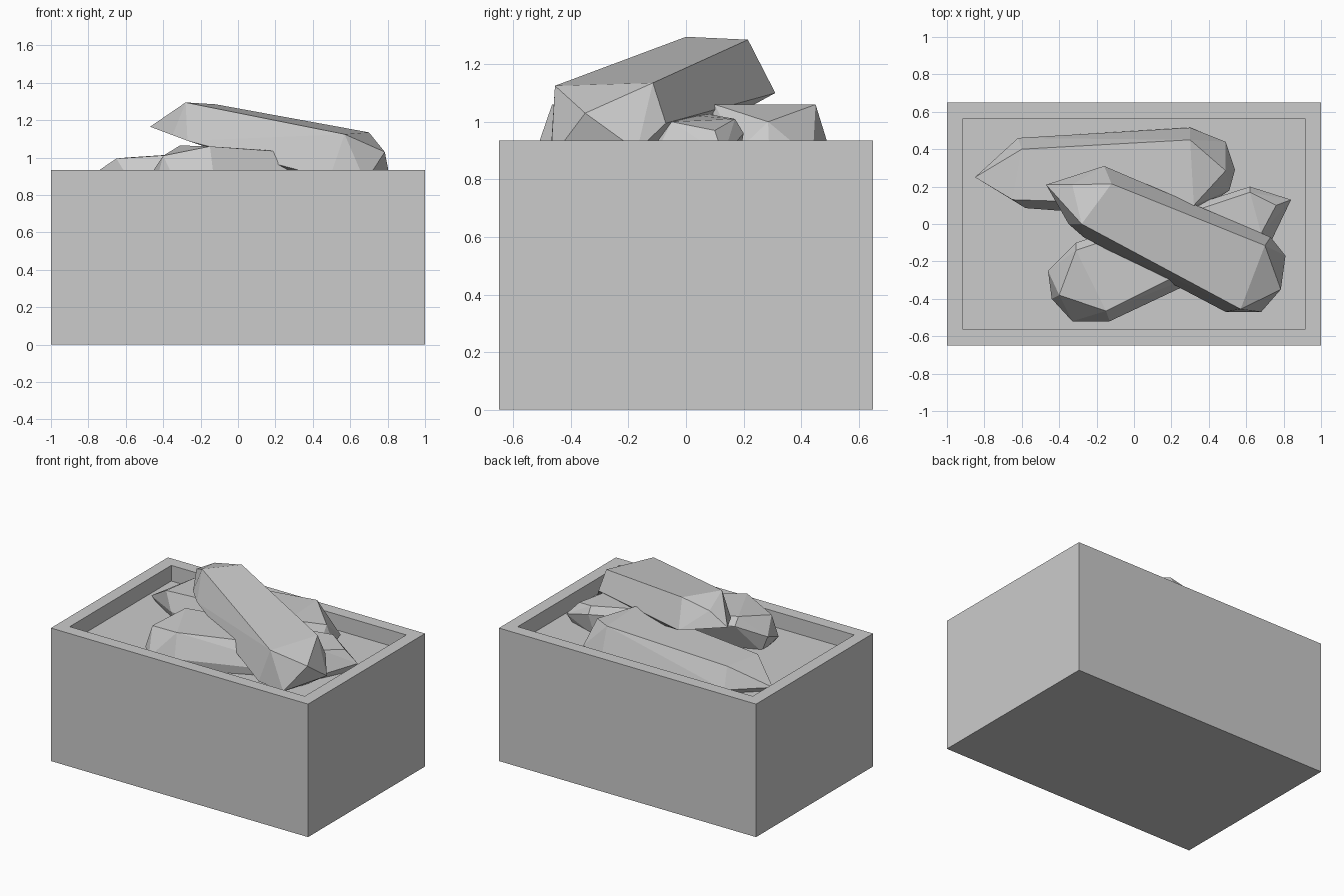
import bpy
import bmesh
from mathutils import Vector

default_cube = bpy.data.objects.get("Cube")
if default_cube:
    bpy.data.objects.remove(default_cube, do_unlink=True)

LENGTH, WIDTH, HEIGHT = 2.0, 1.3, 0.935
RIM = 0.122
FLOOR = 0.825

# Single stone colour
stone = bpy.data.materials.new("grey_stone")
stone.use_nodes = True
grey = (0.6, 0.6, 0.6, 1)
stone.diffuse_color = grey
shader = next(n for n in stone.node_tree.nodes if n.type == "BSDF_PRINCIPLED")
shader.inputs["Base Color"].default_value = grey
shader.inputs["Roughness"].default_value = 0.9


def make_object(name, bm):
    """Turn a bmesh into a flat shaded stone object."""
    bmesh.ops.recalc_face_normals(bm, faces=bm.faces)
    mesh = bpy.data.meshes.new(name)
    bm.to_mesh(mesh)
    bm.free()
    mesh.materials.append(stone)
    obj = bpy.data.objects.new(name, mesh)
    bpy.context.collection.objects.link(obj)
    return obj


def make_trough(name):
    """Block with a shallow recess sunk into its top."""
    bm = bmesh.new()
    bmesh.ops.create_cube(bm, size=1)
    bmesh.ops.scale(bm, vec=(LENGTH, WIDTH, HEIGHT), verts=bm.verts)
    bmesh.ops.translate(bm, vec=(0, 0, HEIGHT / 2), verts=bm.verts)
    bm.faces.ensure_lookup_table()
    top = max(bm.faces, key=lambda f: f.calc_center_median().z)
    bmesh.ops.inset_region(bm, faces=[top], thickness=RIM)
    sunk = bmesh.ops.extrude_face_region(bm, geom=[top])
    bmesh.ops.delete(bm, geom=[top], context="FACES_ONLY")
    floor_verts = [v for v in sunk["geom"] if isinstance(v, bmesh.types.BMVert)]
    bmesh.ops.translate(bm, vec=(0, 0, FLOOR - HEIGHT), verts=floor_verts)
    return make_object(name, bm)


def make_rock(name, corners, girth, resting=True):
    """Chiselled rock: the hull of its upper corners and its widest outline.
    A resting rock also gets a narrower foot that meets the trough floor."""
    points = [Vector(p) for p in corners + girth]
    if resting:
        ring = [Vector(p) for p in girth]
        middle = sum(ring, Vector()) / len(ring)
        for p in ring:
            foot = middle.lerp(p, 0.93)
            foot.z = FLOOR - 0.02
            points.append(foot)
    bm = bmesh.new()
    for p in points:
        bm.verts.new(p)
    hull = bmesh.ops.convex_hull(bm, input=bm.verts)
    spare = [v for v in hull["geom_interior"] if isinstance(v, bmesh.types.BMVert)]
    bmesh.ops.delete(bm, geom=list(set(spare)), context="VERTS")
    # Merge nearly flat triangles into broad facets
    bmesh.ops.dissolve_limit(bm, angle_limit=0.06, verts=bm.verts, edges=bm.edges)
    return make_object(name, bm)


make_trough("stone_trough")

# Long rock lying along the back
make_rock(
    "back_rock",
    corners=[(-.6, .4, 1), (.3, .45, 1.06), (.32, .1, 1.06), (.49, .285, 1),
             (-.65, .13, .995), (-.38, .12, 1.015), (-.76, .27, .91)],
    girth=[(-.85, .25, .86), (-.62, .46, .86), (.3, .515, .85), (.49, .44, .87),
           (.54, .29, .87), (.51, .18, .9), (.35, .07, .9), (-.38, .07, .88),
           (-.58, .085, .88)],
)

# Rock crossing the floor from front to side
make_rock(
    "lower_rock",
    corners=[(-.31, -.14, 1.065), (-.15, -.465, 1.06), (-.4, -.38, 1.01),
             (.62, .17, 1.01), (.68, -.05, 1), (-.31, -.1, 1.01),
             (.76, .1, .97)],
    girth=[(-.46, -.25, .92), (-.44, -.4, .86), (-.33, -.52, .86),
           (-.13, -.52, .9), (.72, -.12, .86), (.84, .13, .88),
           (.62, .2, .96), (.35, .09, .9)],
)

# Rock leaning across the other two
make_rock(
    "leaning_rock",
    corners=[(-.28, 0, 1.295), (-.12, .215, 1.285), (.7, -.115, 1.135),
             (.57, -.455, 1.125), (.785, -.35, 1.03), (-.33, .21, 1.245)],
    girth=[(-.47, .21, 1.165), (-.16, .31, 1.1), (.73, -.07, .995),
           (.81, -.17, .9), (.68, -.47, .87), (.49, -.47, .89),
           (-.27, -.07, 1.09), (-.35, 0, 1.12), (-.1, .15, 1.04),
           (.55, -.35, .82), (.68, -.2, .82)],
    resting=False,
)
